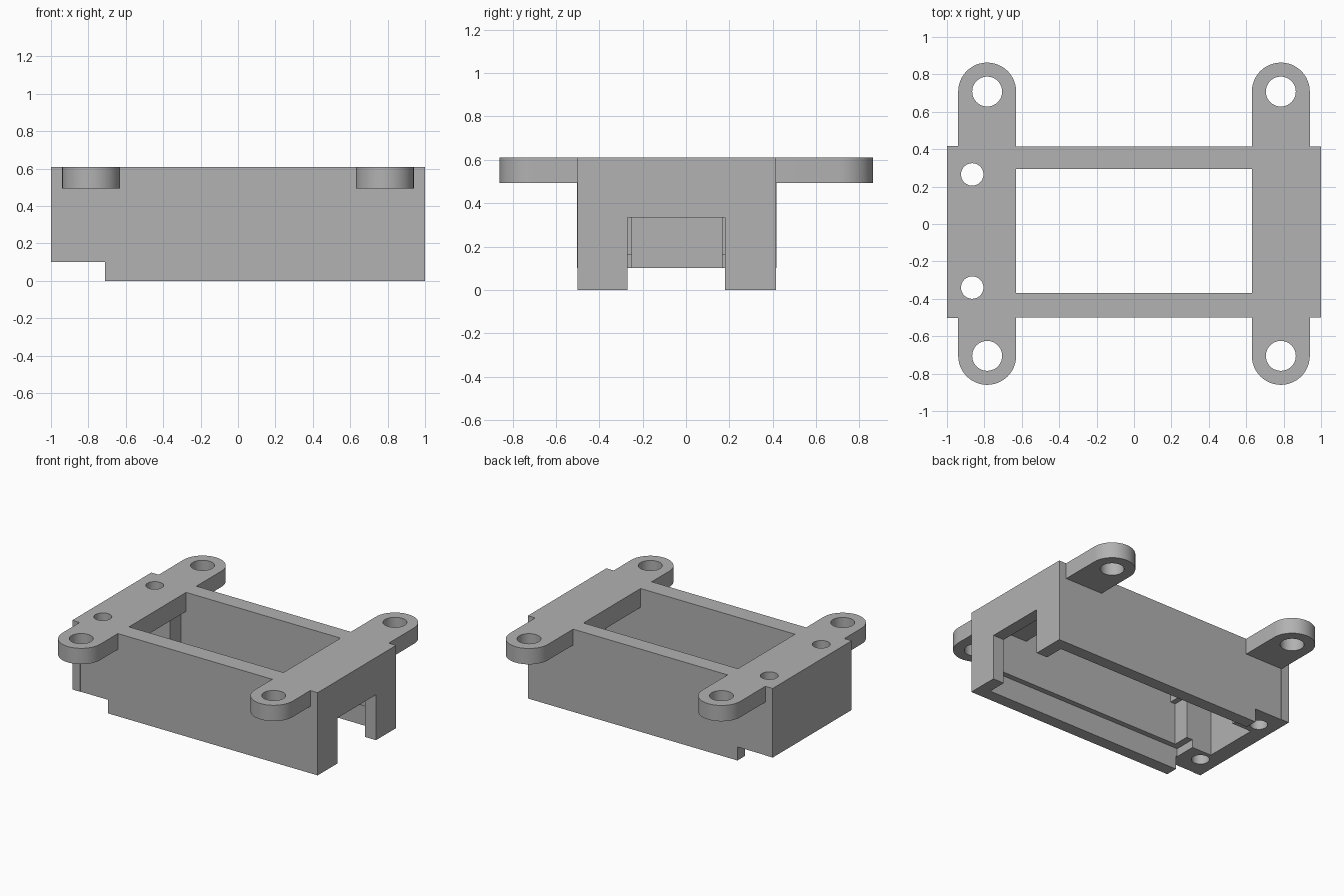
import bpy, bmesh, math

if "Cube" in bpy.data.objects:
    bpy.data.objects.remove(bpy.data.objects["Cube"], do_unlink=True)

grey = bpy.data.materials.new("plain grey")
grey.use_nodes = True
grey.diffuse_color = (0.445, 0.445, 0.445, 1)
grey.node_tree.nodes["Principled BSDF"].inputs["Base Color"].default_value = grey.diffuse_color

TOP = 0.61
FRONT, BACK = -0.5, 0.415


def prism(name, outline, z0, z1):
    """Extrude a flat outline from z0 up to z1."""
    bm = bmesh.new()
    base = bm.faces.new([bm.verts.new((x, y, z0)) for x, y in outline])
    new = bmesh.ops.extrude_face_region(bm, geom=[base])["geom"]
    bmesh.ops.translate(bm, vec=(0, 0, z1 - z0),
                        verts=[v for v in new if isinstance(v, bmesh.types.BMVert)])
    bmesh.ops.recalc_face_normals(bm, faces=bm.faces)
    mesh = bpy.data.meshes.new(name)
    bm.to_mesh(mesh)
    bm.free()
    mesh.materials.append(grey)
    ob = bpy.data.objects.new(name, mesh)
    bpy.context.collection.objects.link(ob)
    return ob


def box(name, x0, x1, y0, y1, z0, z1):
    return prism(name, [(x0, y0), (x1, y0), (x1, y1), (x0, y1)], z0, z1)


def arc(cx, cy, r, start, end, steps):
    return [(cx + r * math.cos(start + (end - start) * i / steps),
             cy + r * math.sin(start + (end - start) * i / steps)) for i in range(steps + 1)]


def drill(name, x, y, r):
    return prism(name, arc(x, y, r, 0, math.tau, 48)[:-1], -0.1, 0.8)


def combine(target, tool, operation="DIFFERENCE"):
    """Apply a boolean and discard the tool."""
    mod = target.modifiers.new("boolean", "BOOLEAN")
    mod.operation, mod.solver, mod.object = operation, "EXACT", tool
    bpy.context.view_layer.objects.active = target
    bpy.ops.object.modifier_apply(modifier=mod.name)
    bpy.data.objects.remove(tool, do_unlink=True)


def smooth(ob):
    bpy.ops.object.select_all(action="DESELECT")
    ob.select_set(True)
    bpy.context.view_layer.objects.active = ob
    bpy.ops.object.shade_smooth_by_angle(angle=math.radians(30))


# Housing with a slightly wider lip at the raised end
housing = box("housing", -1, 1, FRONT, BACK, 0, TOP)
combine(housing, box("raised_end", -1.1, -0.71, -0.6, 0.6, -0.1, 0.1))
combine(housing, box("end_lip", -1, -0.935, FRONT - 0.003, BACK + 0.003, 0.1, TOP), "UNION")

# Main cavity, groove below it, end pocket, top window and cable notch
cuts = {
    "cavity": (-0.67, 0.91, -0.37, 0.295, -0.1, 0.47),
    "groove": (-0.72, 0.91, -0.41, 0.325, -0.1, 0.16),
    "end_pocket": (-0.88, -0.6, -0.25, 0.165, -0.1, 0.47),
    "window": (-0.63, 0.63, -0.37, 0.295, 0.3, 0.8),
    "cable_notch": (0.8, 1.1, -0.27, 0.18, -0.1, 0.335),
}
for name, bounds in cuts.items():
    combine(housing, box(name, *bounds))

# Small screw holes through the raised end
for y in (-0.34, 0.265):
    combine(housing, drill("screw_hole", -0.865, y, 0.06))
smooth(housing)

# Four mounting ears with rounded tips
R = 0.155
for end, x in (("right", -0.785), ("left", 0.785)):
    for side, root, y, s in (("front", FRONT, -0.705, -1), ("back", BACK, 0.708, 1)):
        tip = arc(x, y, R, 0, s * math.pi, 24)
        ear = prism(f"{side}_{end}_ear", [(x + R, root)] + tip + [(x - R, root)], 0.493, TOP)
        combine(ear, drill("ear_hole", x, y, 0.08))
        smooth(ear)
